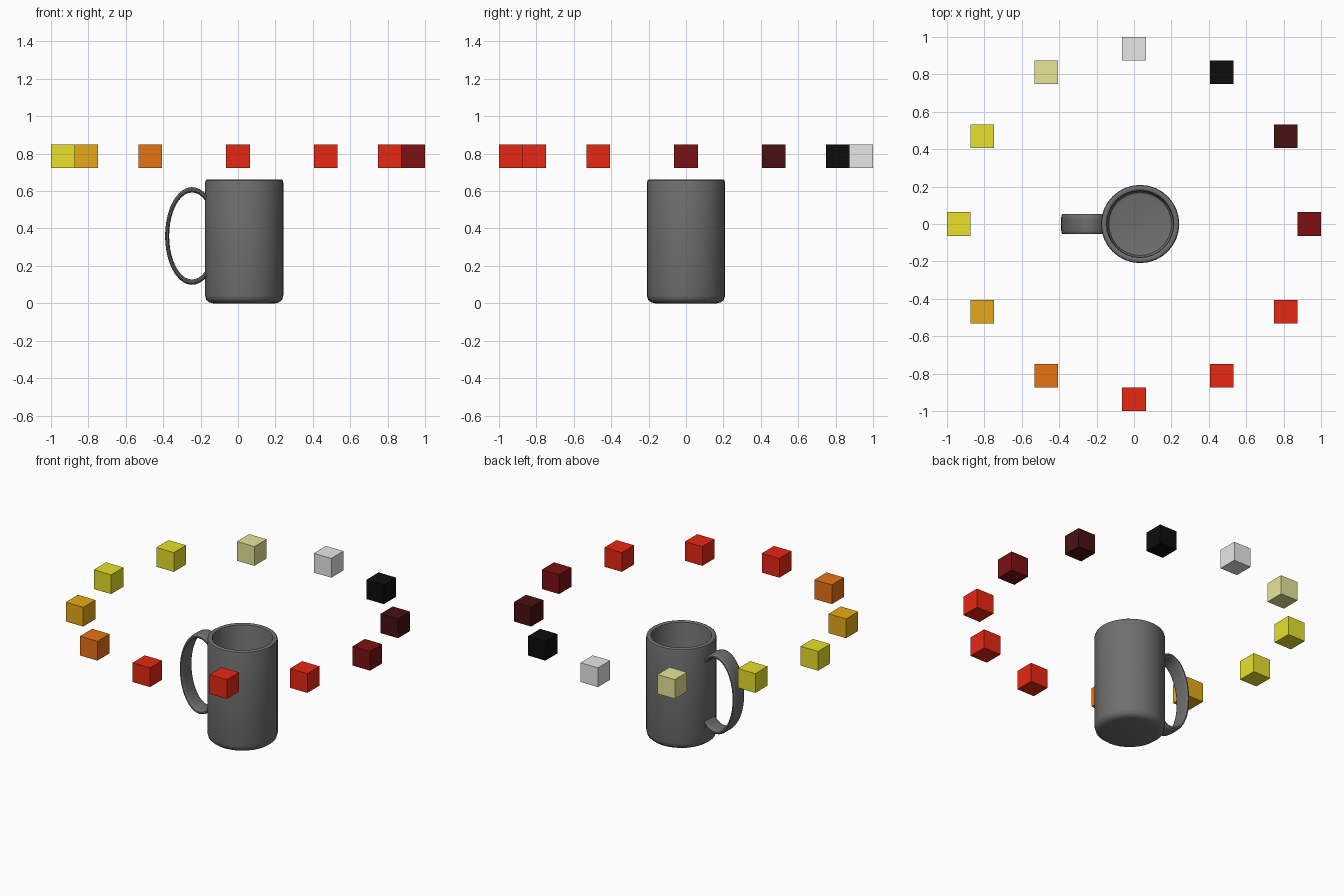
import bpy, bmesh
from math import pi, sin, cos, radians

cube = bpy.data.objects.get("Cube")
if cube:
    bpy.data.objects.remove(cube, do_unlink=True)


def material(name, rgb):
    m = bpy.data.materials.new(name)
    m.use_nodes = True
    m.diffuse_color = (*rgb, 1)
    m.node_tree.nodes["Principled BSDF"].inputs["Base Color"].default_value = (*rgb, 1)
    return m


def add_object(name, bm, mat, smooth=True):
    bmesh.ops.recalc_face_normals(bm, faces=bm.faces)
    mesh = bpy.data.meshes.new(name)
    bm.to_mesh(mesh)
    bm.free()
    mesh.materials.append(mat)
    ob = bpy.data.objects.new(name, mesh)
    bpy.context.collection.objects.link(ob)
    if smooth:
        bpy.ops.object.select_all(action="DESELECT")
        ob.select_set(True)
        bpy.context.view_layer.objects.active = ob
        bpy.ops.object.shade_smooth_by_angle(angle=radians(40))
    return ob


grey = material("mug grey", (0.16, 0.16, 0.16))
MUG_X = 0.033

# Mug body: closed wall profile turned around its axis
profile = [(0, 0), (0.165, 0), (0.186, 0.005), (0.203, 0.019), (0.209, 0.042),
           (0.209, 0.645), (0.206, 0.657), (0.199, 0.662), (0.187, 0.662),
           (0.180, 0.657), (0.177, 0.645), (0.177, 0.06), (0.168, 0.044),
           (0.15, 0.04), (0, 0.04)]
bm = bmesh.new()
verts = [bm.verts.new((r, 0, z)) for r, z in profile]
edges = [bm.edges.new(pair) for pair in zip(verts, verts[1:])]
bmesh.ops.spin(bm, geom=verts + edges, cent=(0, 0, 0), axis=(0, 0, 1),
               angle=2 * pi, steps=32, use_duplicate=False)
bmesh.ops.remove_doubles(bm, verts=bm.verts, dist=0.0005)
body = add_object("mug_body", bm, grey)
body.location.x = MUG_X

# Handle: flat rounded band swept along an open ellipse
STEPS, SIDES = 28, 16
bm = bmesh.new()
rings = []
for i in range(STEPS + 1):
    a = radians(55 + 250 * i / STEPS)
    ring = []
    for j in range(SIDES):
        t = 2 * pi * (j + 0.5) / SIDES
        c, s = cos(t), sin(t)
        wide = 0.054 * abs(c) ** 0.5 * (1 if c > 0 else -1)
        thick = 0.011 * abs(s) ** 0.7 * (1 if s > 0 else -1)
        ring.append(bm.verts.new((-0.246 + (0.133 + thick) * cos(a), wide,
                                  0.36 + (0.247 + thick * 1.3) * sin(a))))
    rings.append(ring)
for r0, r1 in zip(rings, rings[1:]):
    for j in range(SIDES):
        k = (j + 1) % SIDES
        bm.faces.new((r0[j], r0[k], r1[k], r1[j]))
for end in (rings[0], rings[-1]):
    bm.faces.new(end)
add_object("mug_handle", bm, grey)

# Ring of coloured cubes, counter-clockwise from the model's left
red = material("red", (0.8, 0.02, 0.006))
dark_red = material("dark red", (0.2, 0.005, 0.006))
maroon = material("maroon", (0.065, 0.005, 0.006))
black = material("black", (0.004, 0.004, 0.004))
light_grey = material("light grey", (0.8, 0.8, 0.8))
khaki = material("khaki", (0.8, 0.78, 0.31))
yellow = material("yellow", (0.8, 0.75, 0.023))
amber = material("amber", (0.8, 0.4, 0.008))
orange = material("orange", (0.8, 0.17, 0.007))

colours = [dark_red, maroon, black, light_grey, khaki, yellow,
           yellow, amber, orange, red, red, red]
for i, mat in enumerate(colours):
    a = 2 * pi * i / len(colours)
    bm = bmesh.new()
    bmesh.ops.create_cube(bm, size=0.126)
    ob = add_object(f"cube_{mat.name.replace(' ', '_')}_{i + 1}", bm, mat, smooth=False)
    ob.location = (0.937 * cos(a), 0.937 * sin(a), 0.787)
